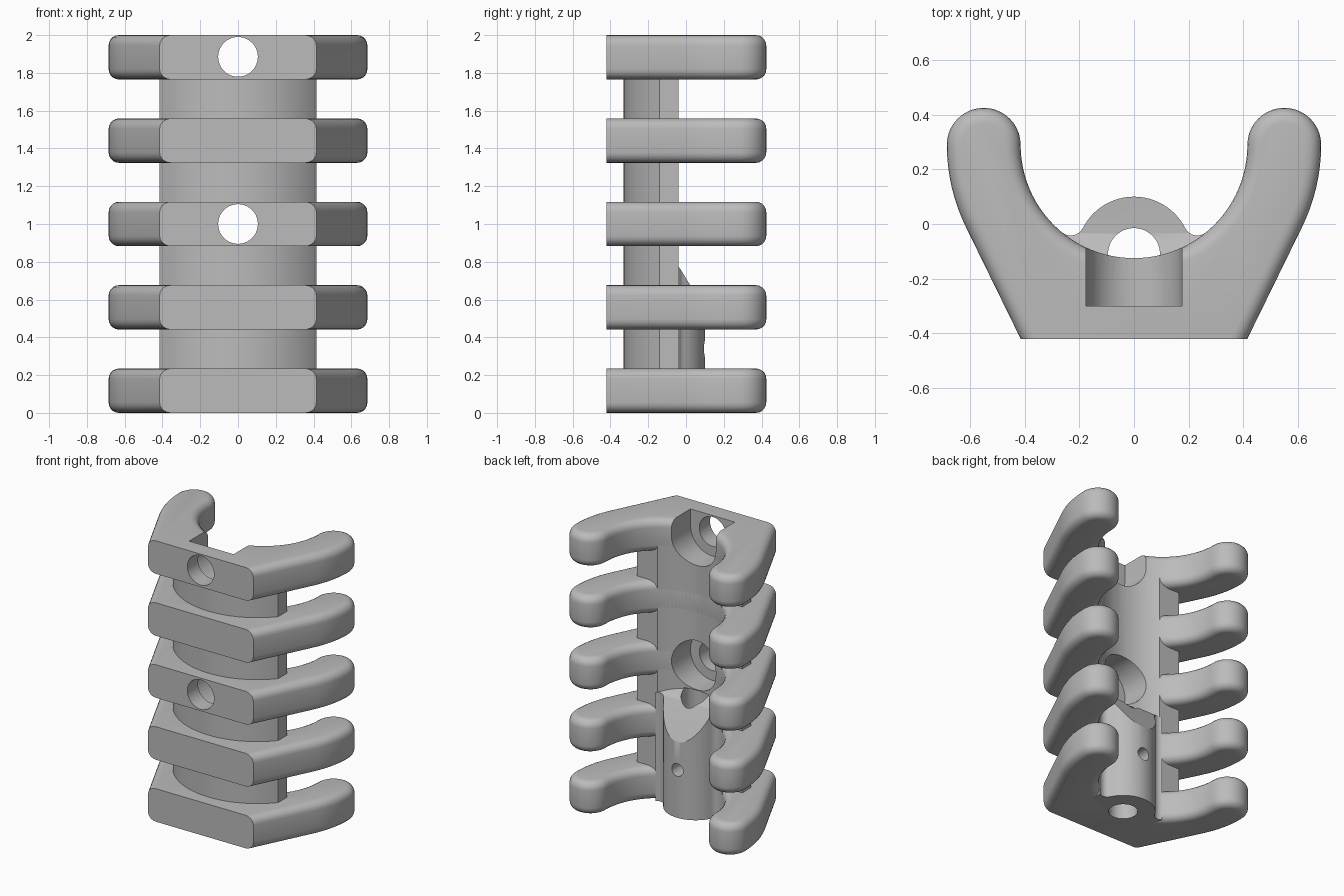
import bpy, bmesh
from math import cos, sin, pi, radians, atan2

if "Cube" in bpy.data.objects:
    bpy.data.objects.remove(bpy.data.objects["Cube"], do_unlink=True)

grey = bpy.data.materials.new("light grey")
grey.use_nodes = True
COLOUR = (0.5, 0.5, 0.5, 1)
grey.diffuse_color = COLOUR
grey.node_tree.nodes["Principled BSDF"].inputs["Base Color"].default_value = COLOUR

SADDLE_Y, INNER, OUTER = 0.29, 0.415, 0.685   # concentric inner and outer arcs
FRONT, RIB_H, PITCH = -0.42, 0.235, 0.44125
TUBE_Y, TUBE_R, FILLET = -0.11, 0.21, 0.05


def arc(cx, cy, r, a0, a1, n):
    """Points on an arc, angles in degrees."""
    return [(cx + r * cos(radians(a0 + (a1 - a0) * i / n)),
             cy + r * sin(radians(a0 + (a1 - a0) * i / n))) for i in range(n + 1)]


def mirrored(half):
    """Close a right-hand outline with its mirror image."""
    return half + [(-x, y) for x, y in reversed(half) if abs(x) > 1e-5]


def prism(pts, axis, lo, hi):
    """Extrude an outline along one axis into a bmesh."""
    place = {"x": lambda p, t: (t, p[0], p[1]),
             "y": lambda p, t: (p[0], t, p[1]),
             "z": lambda p, t: (p[0], p[1], t)}[axis]
    bm = bmesh.new()
    a = [bm.verts.new(place(p, lo)) for p in pts]
    b = [bm.verts.new(place(p, hi)) for p in pts]
    bm.faces.new(a)
    bm.faces.new(b)
    for i in range(len(pts)):
        j = (i + 1) % len(pts)
        bm.faces.new((a[i], a[j], b[j], b[i]))
    bmesh.ops.recalc_face_normals(bm, faces=bm.faces)
    return bm


def make(name, bm):
    mesh = bpy.data.meshes.new(name)
    bm.to_mesh(mesh)
    bm.free()
    mesh.materials.append(grey)
    ob = bpy.data.objects.new(name, mesh)
    bpy.context.collection.objects.link(ob)
    return ob


def rod(name, cx, cy, r, axis, lo, hi):
    return make(name, prism(arc(cx, cy, r, 0, 352.5, 47), axis, lo, hi))


# Ribs: rounded all round, then sliced flat at the front
def rib(name, z):
    slope = (0.613 - 0.415) / (-0.016 - FRONT)
    tip_r = (OUTER - INNER) / 2
    half = [(0.415 - 0.2 * slope, FRONT - 0.2)]
    half += arc(0, SADDLE_Y, OUTER, -26.5, 0, 8)
    half += arc(INNER + tip_r, SADDLE_Y, tip_r, 0, 180, 20)[1:]
    half += arc(0, SADDLE_Y, INNER, 0, -90, 24)[1:]
    bm = prism(mirrored(half), "z", z, z + RIB_H)
    rims = [e for e in bm.edges if abs(e.verts[0].co.z - e.verts[1].co.z) < 1e-5]
    bmesh.ops.bevel(bm, geom=rims, offset=0.055, offset_type="OFFSET",
                    segments=5, profile=0.5, affect="EDGES", clamp_overlap=True)
    cut = bmesh.ops.bisect_plane(bm, geom=bm.verts[:] + bm.edges[:] + bm.faces[:],
                                 plane_co=(0, FRONT, 0), plane_no=(0, -1, 0),
                                 clear_outer=True)
    rim = [g for g in cut["geom_cut"] if isinstance(g, bmesh.types.BMEdge)]
    bmesh.ops.edgeloop_fill(bm, edges=rim)
    bmesh.ops.recalc_face_normals(bm, faces=bm.faces)
    return make(name, bm)


ribs = [rib(f"rib_{i + 1}", i * PITCH) for i in range(5)]

# Spine: bowed front, flat shoulders and a concave back
bow_r = 0.548
bow = atan2(0.415, bow_r - 0.19) * 180 / pi
groove = atan2(0.33, 0.2516) * 180 / pi
half = arc(0, bow_r - 0.33, bow_r, -90, bow - 90, 16) + [(0.415, -0.04)]
half += arc(0, SADDLE_Y, INNER, -groove, -90, 12)
right = half[:-1]
outline = right + [half[-1]] + [(-x, y) for x, y in reversed(right[1:])]
spine = make("spine", prism(outline, "z", 0.1, 1.9))

# Tube on the lower back, blended into the saddle with fillets
d_tube, d_arc, gap = TUBE_R + FILLET, INNER - FILLET, SADDLE_Y - TUBE_Y
up = (d_tube ** 2 - d_arc ** 2 + gap ** 2) / (2 * gap)
fx = (d_tube ** 2 - up ** 2) ** 0.5
fy = TUBE_Y + up
a_arc = atan2(fy - SADDLE_Y, fx) * 180 / pi
a_tube = atan2(up, fx) * 180 / pi
half = [(0.24, -0.24)]
half += arc(fx, fy, FILLET, a_arc, a_tube - 180, 8)
half += arc(0, TUBE_Y, TUBE_R, a_tube, 90, 16)[1:]
tube = make("cable_tube", prism(mirrored(half), "z", 0, 0.95))

# Cutters
slope_cut = make("slope_cutter", prism(
    [(-0.4, 0.82), (-0.125, 0.82), (-0.035, 0.77), (0.02, 0.68), (0.1, 0.54),
     (0.2, 0.36), (0.2, 1.2), (-0.4, 1.2)], "x", -0.5, 0.5))
bore = rod("bore_cutter", 0, TUBE_Y, 0.095, "z", -0.1, 0.82)
pin = rod("pin_cutter", 0, 0.34, 0.045, "y", -0.1, 0.3)
screws = [rod("screw_cutter", 0, z, 0.105, "y", -0.6, 0.3) for z in (1.0, 1.885)]
sink = rod("sink_cutter", 0, 1.0, 0.175, "y", -0.3, 0.4)
slot = make("slot_cutter", prism(
    arc(0, 1.885, 0.175, 180, 360, 24) + [(0.175, 2.2), (-0.175, 2.2)],
    "y", -0.3, 0.4))

jobs = [(tube, [slope_cut, bore, pin]),
        (spine, [bore, sink, slot] + screws),
        (ribs[0], [bore]), (ribs[1], [bore]),
        (ribs[2], [sink, screws[0]]), (ribs[4], [slot, screws[1]])]
for ob, cutters in jobs:
    bpy.context.view_layer.objects.active = ob
    for c in cutters:
        mod = ob.modifiers.new(c.name, "BOOLEAN")
        mod.operation, mod.solver, mod.object = "DIFFERENCE", "EXACT", c
        bpy.ops.object.modifier_apply(modifier=mod.name)
for c in [slope_cut, bore, pin, sink, slot] + screws:
    bpy.data.objects.remove(c, do_unlink=True)

# Smooth shading with crisp edges
bpy.ops.object.select_all(action="DESELECT")
for ob in ribs + [spine, tube]:
    ob.select_set(True)
bpy.context.view_layer.objects.active = spine
bpy.ops.object.shade_smooth_by_angle(angle=radians(30))
